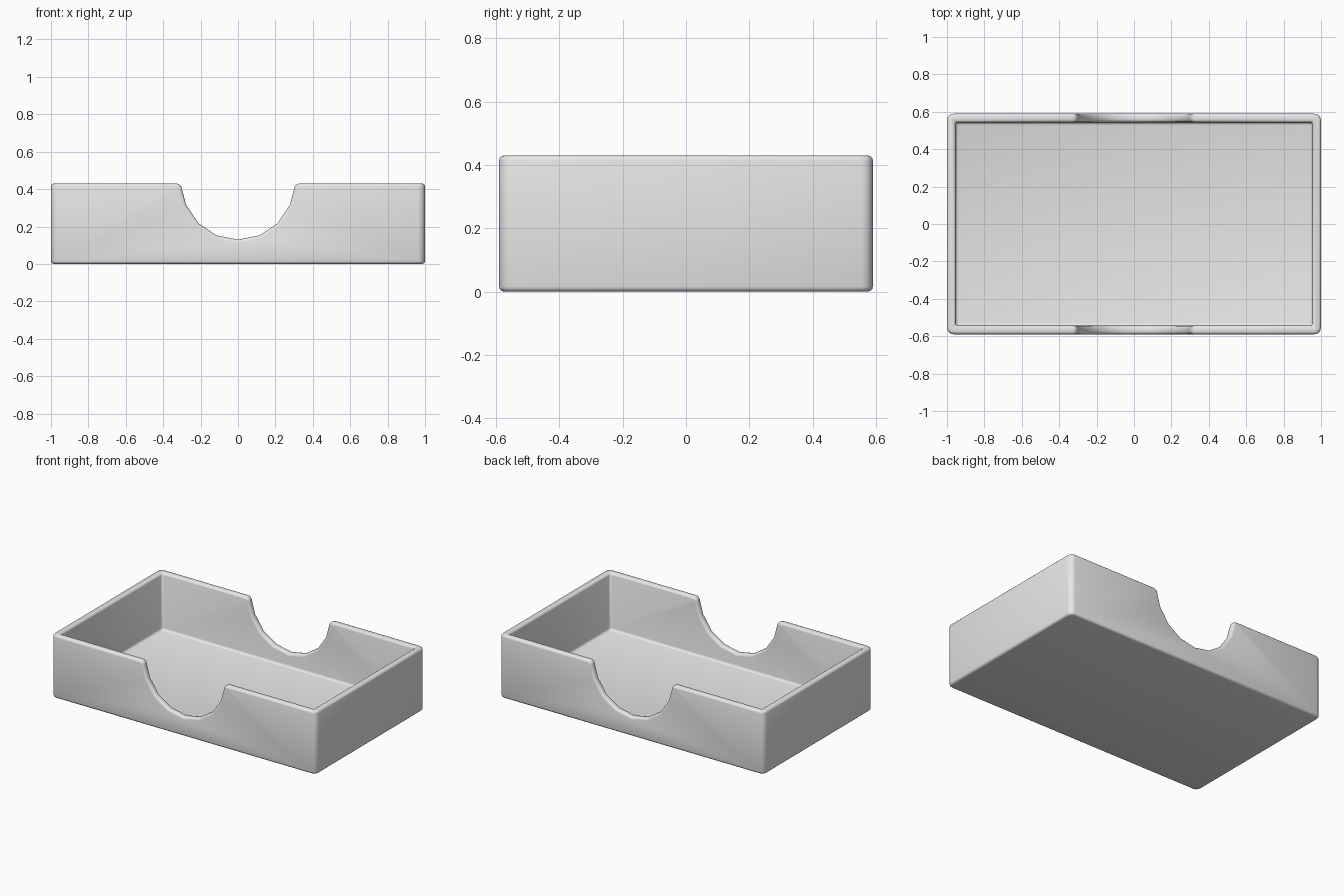
import bpy, bmesh
from math import sin, cos, pi, radians
from mathutils import Vector

if "Cube" in bpy.data.objects:
    bpy.data.objects.remove(bpy.data.objects["Cube"], do_unlink=True)

LENGTH, DEPTH, HEIGHT = 2.0, 1.18, 0.43
WALL, FLOOR = 0.046, 0.04
NOTCH_R, LIP_R = 0.30, 0.03

# Single light grey plastic
grey = bpy.data.materials.new("light grey")
grey.use_nodes = True
grey.diffuse_color = (0.8, 0.8, 0.8, 1)
grey.node_tree.nodes["Principled BSDF"].inputs["Base Color"].default_value = (0.8, 0.8, 0.8, 1)


def add_object(name, bm):
    bmesh.ops.recalc_face_normals(bm, faces=bm.faces)
    mesh = bpy.data.meshes.new(name)
    bm.to_mesh(mesh)
    bm.free()
    mesh.materials.append(grey)
    obj = bpy.data.objects.new(name, mesh)
    bpy.context.collection.objects.link(obj)
    return obj


def box(name, size, bottom, corner=0):
    """Box standing on the given height, with optional rounded upright corners."""
    bm = bmesh.new()
    bmesh.ops.create_cube(bm, size=1)
    for v in bm.verts:
        v.co = Vector((v.co.x * size[0], v.co.y * size[1], (v.co.z + 0.5) * size[2] + bottom))
    if corner:
        upright = [e for e in bm.edges if abs(e.verts[0].co.z - e.verts[1].co.z) > 0.1]
        bmesh.ops.bevel(bm, geom=upright, offset=corner, segments=3, profile=0.5, affect='EDGES')
    return add_object(name, bm)


def notch(name):
    """Faceted half-round slot with rounded lips, running through front and back."""
    half = [(NOTCH_R * sin(i * pi / 8), HEIGHT - NOTCH_R * cos(i * pi / 8)) for i in range(4)]
    for i in range(5):
        a = i * pi / 8
        half.append((NOTCH_R + LIP_R - LIP_R * cos(a), HEIGHT - LIP_R + LIP_R * sin(a)))
    half.append((NOTCH_R + LIP_R, HEIGHT + 0.2))
    outline = half + [(-x, z) for x, z in reversed(half[1:])]
    bm = bmesh.new()
    face = bm.faces.new([bm.verts.new((x, -1, z)) for x, z in outline])
    moved = bmesh.ops.extrude_face_region(bm, geom=[face])["geom"]
    bmesh.ops.translate(bm, vec=(0, 2, 0),
                        verts=[g for g in moved if isinstance(g, bmesh.types.BMVert)])
    return add_object(name, bm)


# Tray body and its cutters
tray = box("tray", (LENGTH, DEPTH, HEIGHT), 0, corner=0.037)
cutters = [notch("finger_notch_cutter"),
           box("cavity_cutter", (LENGTH - 2 * WALL, DEPTH - 2 * WALL, HEIGHT), FLOOR)]

for cutter in cutters:
    cutter.hide_render = True
    cutter.hide_viewport = True
    cut = tray.modifiers.new(cutter.name, 'BOOLEAN')
    cut.operation = 'DIFFERENCE'
    cut.solver = 'EXACT'
    cut.object = cutter

# Soft rounded rim, notch edges and base
soft = tray.modifiers.new("soft edges", 'BEVEL')
soft.width = 0.016
soft.segments = 3
soft.limit_method = 'ANGLE'
soft.angle_limit = radians(50)
soft.use_clamp_overlap = False

# Bake the modifiers, then remove the cutters
bpy.context.view_layer.update()
graph = bpy.context.evaluated_depsgraph_get()
finished = bpy.data.meshes.new_from_object(tray.evaluated_get(graph))
tray.modifiers.clear()
tray.data = finished
for cutter in cutters:
    bpy.data.objects.remove(cutter, do_unlink=True)

bpy.ops.object.select_all(action='DESELECT')
tray.select_set(True)
bpy.context.view_layer.objects.active = tray
bpy.ops.object.shade_smooth_by_angle(angle=radians(35))
